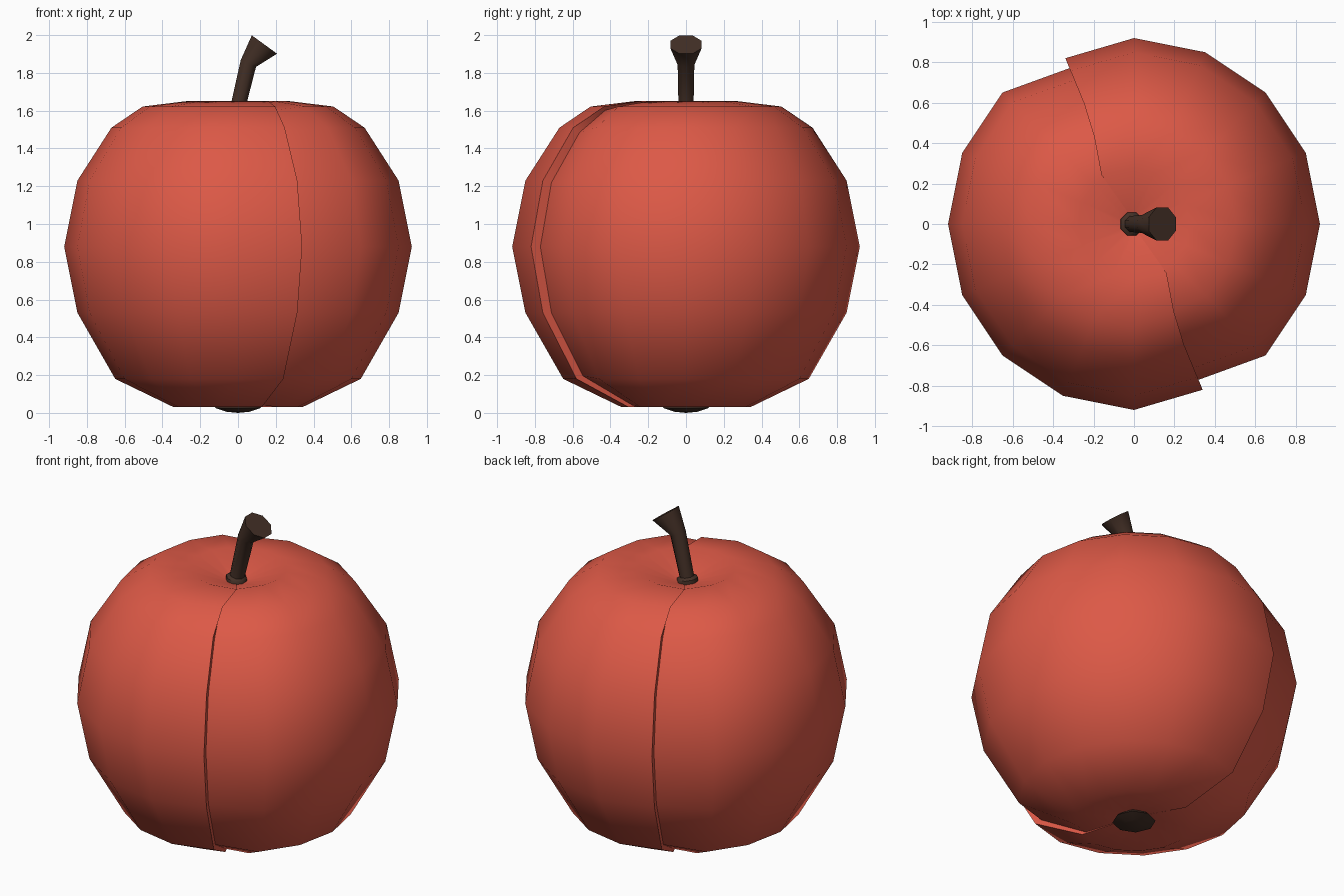
import bpy, bmesh, math
from mathutils import Vector

if "Cube" in bpy.data.objects:
    bpy.data.objects.remove(bpy.data.objects["Cube"])


def material(name, rgb):
    m = bpy.data.materials.new(name)
    m.diffuse_color = (*rgb, 1)
    m.use_nodes = True
    m.node_tree.nodes["Principled BSDF"].inputs["Base Color"].default_value = m.diffuse_color
    return m


RED = material("apple red", (0.72, 0.10, 0.062))
BROWN = material("stem brown", (0.058, 0.030, 0.020))


def loft(name, rings, mat, bottom=None, top=None, angle=50):
    """Skin closed rings of points; optional end points close it with fans."""
    bm = bmesh.new()
    loops = [[bm.verts.new(p) for p in ring] for ring in rings]
    n = len(loops[0])
    for a, b in zip(loops, loops[1:]):
        for i in range(n):
            j = (i + 1) % n
            bm.faces.new((a[i], a[j], b[j], b[i]))
    for loop, tip in ((loops[0], bottom), (loops[-1], top)):
        if tip is None:
            bm.faces.new(loop)
        else:
            v = bm.verts.new(tip)
            for i in range(n):
                bm.faces.new((loop[i], loop[(i + 1) % n], v))
    bmesh.ops.recalc_face_normals(bm, faces=bm.faces)
    me = bpy.data.meshes.new(name)
    bm.to_mesh(me)
    bm.free()
    me.materials.append(mat)
    ob = bpy.data.objects.new(name, me)
    bpy.context.collection.objects.link(ob)
    bpy.context.view_layer.objects.active = ob
    ob.select_set(True)
    bpy.ops.object.shade_smooth_by_angle(angle=math.radians(angle))
    ob.select_set(False)
    return ob


def polar(r, deg, z):
    a = math.radians(deg)
    return Vector((r * math.cos(a), r * math.sin(a), z))


# fruit: 16-sided profile with two stepped seams
# (radius, z, crest radius ratio, crest twist, groove ratio, groove drop)
PROFILE = [
    (0.10, 0.050, 0.97, 0, 0.90, 0.000),
    (0.34, 0.030, 0.965, 0, 0.90, 0.010),
    (0.65, 0.180, 0.965, 0, 0.907, 0.015),
    (0.85, 0.530, 0.965, 0, 0.907, 0.000),
    (0.92, 0.880, 0.965, 0, 0.907, 0.000),
    (0.85, 1.230, 0.965, 0, 0.907, -0.010),
    (0.67, 1.510, 0.965, 0, 0.910, -0.025),
    (0.505, 1.622, 0.94, 2, 0.915, -0.020),
    (0.275, 1.650, 1.06, 11, 0.93, -0.025),
    (0.055, 1.570, 1.00, 4, 0.95, -0.005),
]
SEAM = -67.5
rings = []
for r, z, crest, twist, groove, drop in PROFILE:
    ring = []
    for half in (0, 180):
        start = SEAM + half
        ring.append(polar(r * groove, start, z + drop))
        ring += [polar(r, start + 22.5 * k, z) for k in range(1, 8)]
        ring.append(polar(r * crest, start + 180 + twist, z))
    rings.append(ring)
loft("fruit", rings, RED, bottom=(0, 0, 0.06), top=(0, 0, 1.56))

# stem: bent tube with a flared, slanted end
STEM = [  # x, z, radius, tilt from vertical in degrees
    (-0.012, 1.555, 0.060, 5),
    (-0.010, 1.590, 0.058, 8),
    (-0.005, 1.600, 0.041, 10),
    (0.055, 1.850, 0.046, 24),
    (0.140, 1.950, 0.086, 36),
]
stem = []
for x, z, r, tilt in STEM:
    t = math.radians(tilt)
    u, v = Vector((math.cos(t), 0, -math.sin(t))), Vector((0, 1, 0))
    ring = []
    for k in range(8):
        a = math.tau * (k + 0.5) / 8
        ring.append(Vector((x, 0, z)) + r * 1.04 * (u * math.cos(a) + v * math.sin(a)))
    stem.append(ring)
loft("stem", stem, BROWN)

# calyx: small flattened button underneath
calyx = [[polar(r, 45 * k, z) for k in range(8)]
         for r, z in ((0.06, 0.006), (0.122, 0.026), (0.08, 0.065))]
loft("calyx", calyx, BROWN, bottom=(0, 0, 0))
